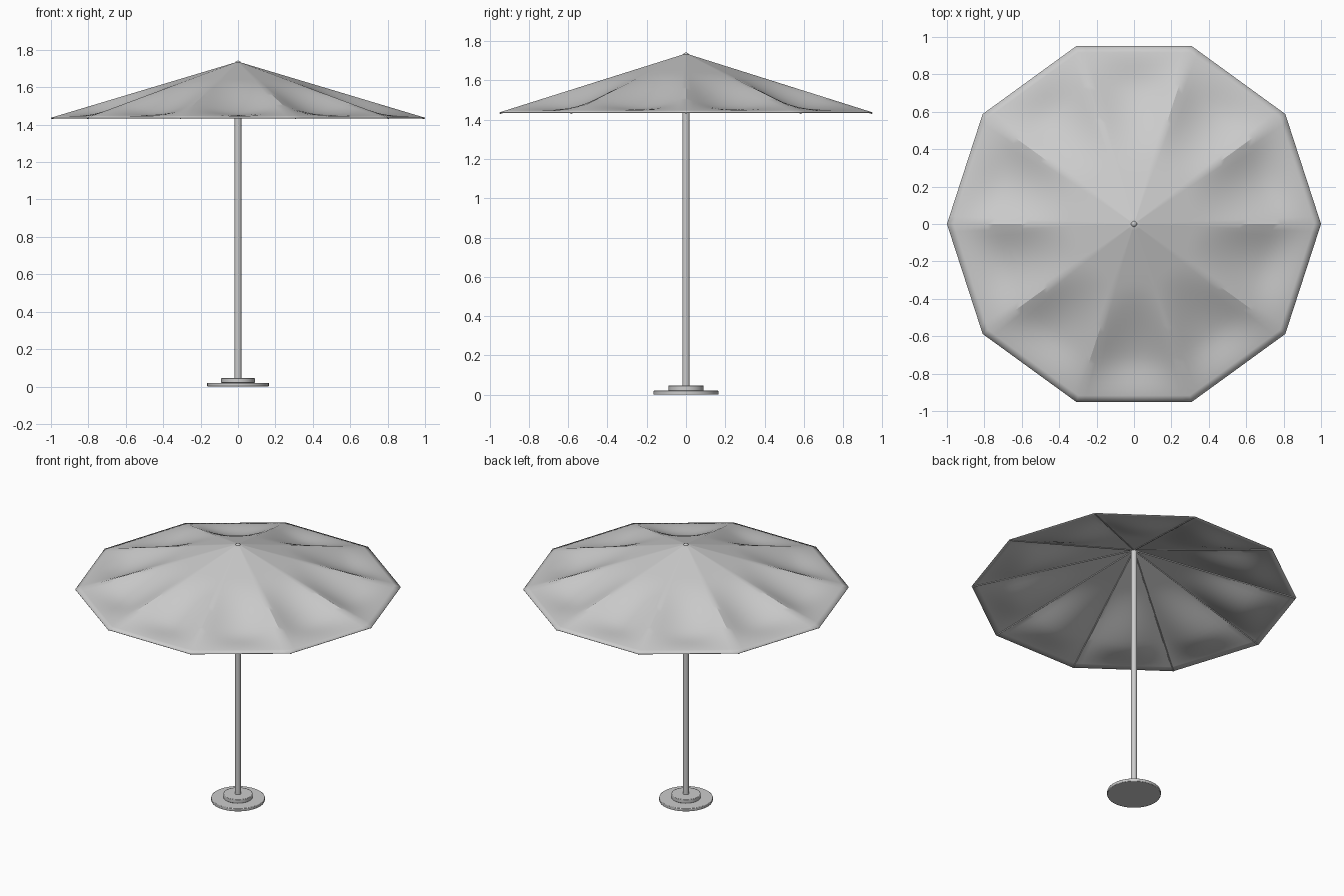
import bpy, bmesh, math
from mathutils import Vector

if "Cube" in bpy.data.objects:
    bpy.data.objects.remove(bpy.data.objects["Cube"])

N, RIM, APEX = 10, 1.437, 1.737
STEPS, ACROSS = 28, 14


def smooth(obj, angle=30):
    bpy.ops.object.select_all(action='DESELECT')
    obj.select_set(True)
    bpy.context.view_layer.objects.active = obj
    bpy.ops.object.shade_smooth_by_angle(angle=math.radians(angle))


def cylinder(name, radius, z0, z1, sides=48, bevel=0.0):
    bpy.ops.mesh.primitive_cylinder_add(vertices=sides, radius=radius, depth=z1 - z0,
                                        location=(0, 0, (z0 + z1) / 2))
    obj = bpy.context.object
    obj.name = name
    if bevel:
        mod = obj.modifiers.new("Bevel", 'BEVEL')
        mod.width, mod.segments = bevel, 2
    smooth(obj)
    return obj


def corner(i):
    a = math.tau * i / N
    return Vector((math.cos(a), math.sin(a), RIM))


def step(a, b, t):
    t = min(max((t - a) / (b - a), 0), 1)
    return t * t * (3 - 2 * t)


# Fabric canopy: ten panels, each sagging between its ribs near the outer half
bm = bmesh.new()
top = Vector((0, 0, APEX))
tip = bm.verts.new(top)
rings = []
for r in range(1, STEPS + 1):
    u = r / STEPS
    ring = []
    for i in range(N):
        for k in range(ACROSS):
            t = k / ACROSS
            p = top.lerp(corner(i).lerp(corner(i + 1), t), u)
            v = 2 * t - 1
            p.z -= 0.045 * step(.33, .75, u) * (1 - step(.75, 1, u)) * (1 - v * v) ** 1.4
            ring.append(bm.verts.new(p))
    rings.append(ring)
count = N * ACROSS
for j in range(count):
    n = (j + 1) % count
    bm.faces.new((tip, rings[0][j], rings[0][n]))
    for a, b in zip(rings, rings[1:]):
        bm.faces.new((a[j], b[j], b[n], a[n]))
mesh = bpy.data.meshes.new("canopy")
bm.to_mesh(mesh)
bm.free()
canopy = bpy.data.objects.new("canopy", mesh)
bpy.context.collection.objects.link(canopy)
thick = canopy.modifiers.new("Thickness", 'SOLIDIFY')
thick.thickness, thick.offset = 0.003, -1
smooth(canopy)

# Thin ribs under the panel seams
for i in range(N):
    drop = Vector((0, 0, 0.005))
    start, end = top.lerp(corner(i), 0.015) - drop, top.lerp(corner(i), 0.997) - drop
    d = end - start
    bpy.ops.mesh.primitive_cylinder_add(vertices=8, radius=0.004, depth=d.length,
                                        location=(start + end) / 2,
                                        rotation=d.to_track_quat('Z', 'Y').to_euler())
    rib = bpy.context.object
    rib.name = f"rib_{i + 1}"
    smooth(rib)

# Pole, finial and stepped base
cylinder("pole", 0.019, 0.04, 1.725, 32)
cylinder("base_plate", 0.165, 0, 0.02, 64, 0.003)
cylinder("base_collar", 0.09, 0.02, 0.046, 64, 0.003)
bpy.ops.mesh.primitive_uv_sphere_add(segments=24, ring_count=12, radius=0.017,
                                     location=(0, 0, 1.725))
finial = bpy.context.object
finial.name = "finial"
smooth(finial)
